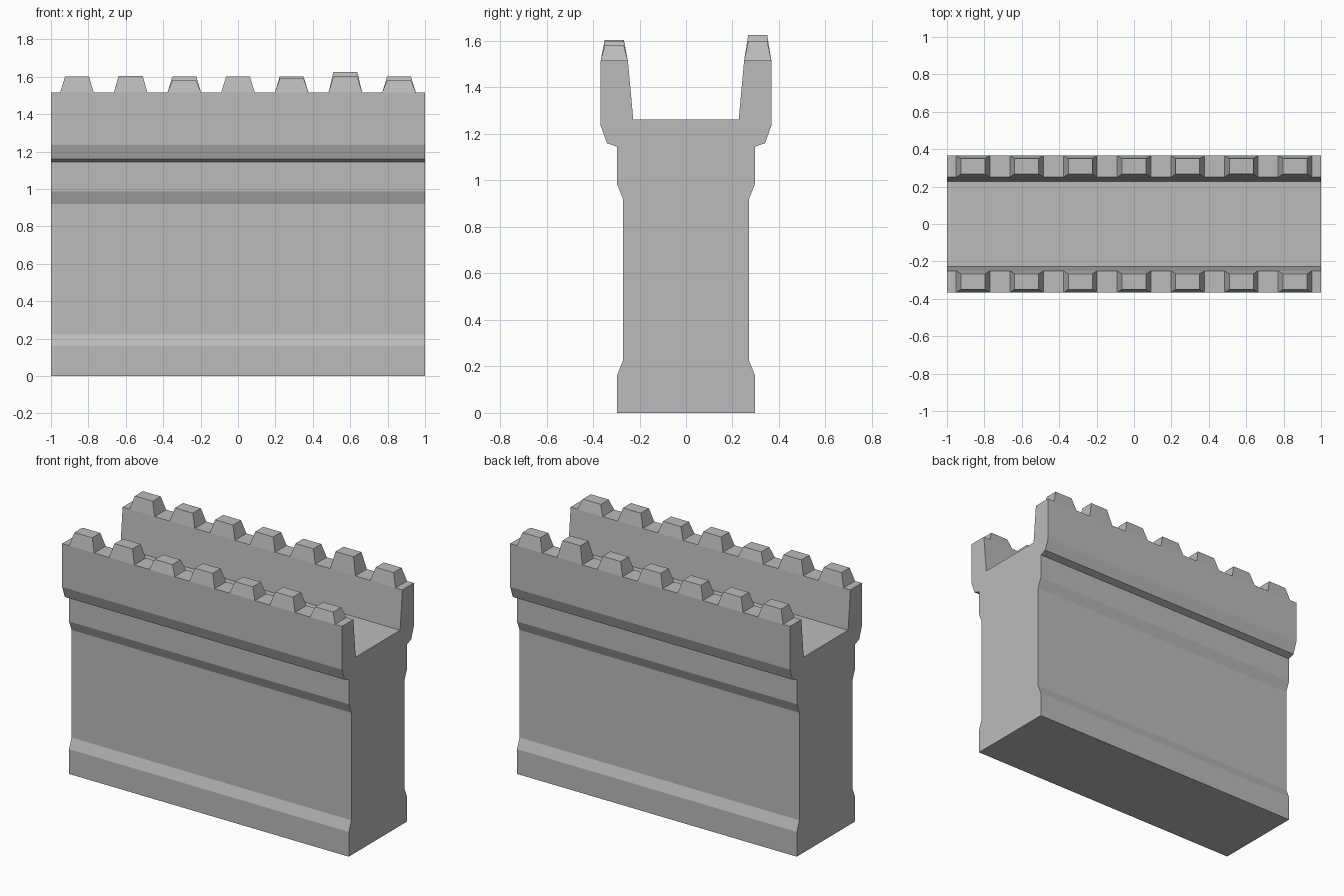
import bpy
import bmesh

cube = bpy.data.objects.get("Cube")
if cube:
    bpy.data.objects.remove(cube, do_unlink=True)

stone = bpy.data.materials.new("grey stone")
stone.use_nodes = True
GREY = (0.5, 0.5, 0.5, 1)
stone.diffuse_color = GREY
stone.node_tree.nodes["Principled BSDF"].inputs["Base Color"].default_value = GREY


def add_object(name, bm):
    bmesh.ops.recalc_face_normals(bm, faces=bm.faces)
    mesh = bpy.data.meshes.new(name)
    bm.to_mesh(mesh)
    bm.free()
    mesh.materials.append(stone)
    obj = bpy.data.objects.new(name, mesh)
    bpy.context.collection.objects.link(obj)
    return obj


# Wall: mirrored cross-section (y, z) extruded along x
WALL_TOP = 1.515
half = [(0.297, 0), (0.297, 0.16), (0.271, 0.225), (0.271, 0.92),
        (0.297, 0.985), (0.297, 1.145), (0.34, 1.16), (0.367, 1.235),
        (0.367, WALL_TOP), (0.25, WALL_TOP), (0.227, 1.263)]
section = half + [(-y, z) for y, z in reversed(half)]
bm = bmesh.new()
end = bm.faces.new([bm.verts.new((-1, y, z)) for y, z in section])
swept = bmesh.ops.extrude_face_region(bm, geom=[end], use_keep_orig=True)
moved = [v for v in swept["geom"] if isinstance(v, bmesh.types.BMVert)]
bmesh.ops.translate(bm, verts=moved, vec=(2, 0, 0))
add_object("wall", bm)


# Merlon: tapered block on a parapet, open where it meets the wall
def merlon(name, x, y, top):
    bm = bmesh.new()
    bmesh.ops.create_cube(bm, size=2)
    for v in bm.verts:
        upper = v.co.z > 0
        v.co.x = x + v.co.x * (0.064 if upper else 0.09)
        v.co.y = y + v.co.y * (0.041 if upper else 0.0585)
        v.co.z = top if upper else WALL_TOP
    bm.normal_update()
    base = min(bm.faces, key=lambda f: f.calc_center_median().z)
    bmesh.ops.delete(bm, geom=[base], context="FACES_ONLY")
    add_object(name, bm)


# Two rows of merlons with slightly uneven heights
rows = {
    "front": (-0.3085, [1.6, 1.605, 1.58, 1.6, 1.59, 1.6, 1.58]),
    "back": (0.3085, [1.6, 1.6, 1.6, 1.6, 1.6, 1.625, 1.6]),
}
for side, (y, tops) in rows.items():
    for i, top in enumerate(tops):
        merlon(f"{side}_merlon_{i + 1}", (i - 3) * 0.287, y, top)
